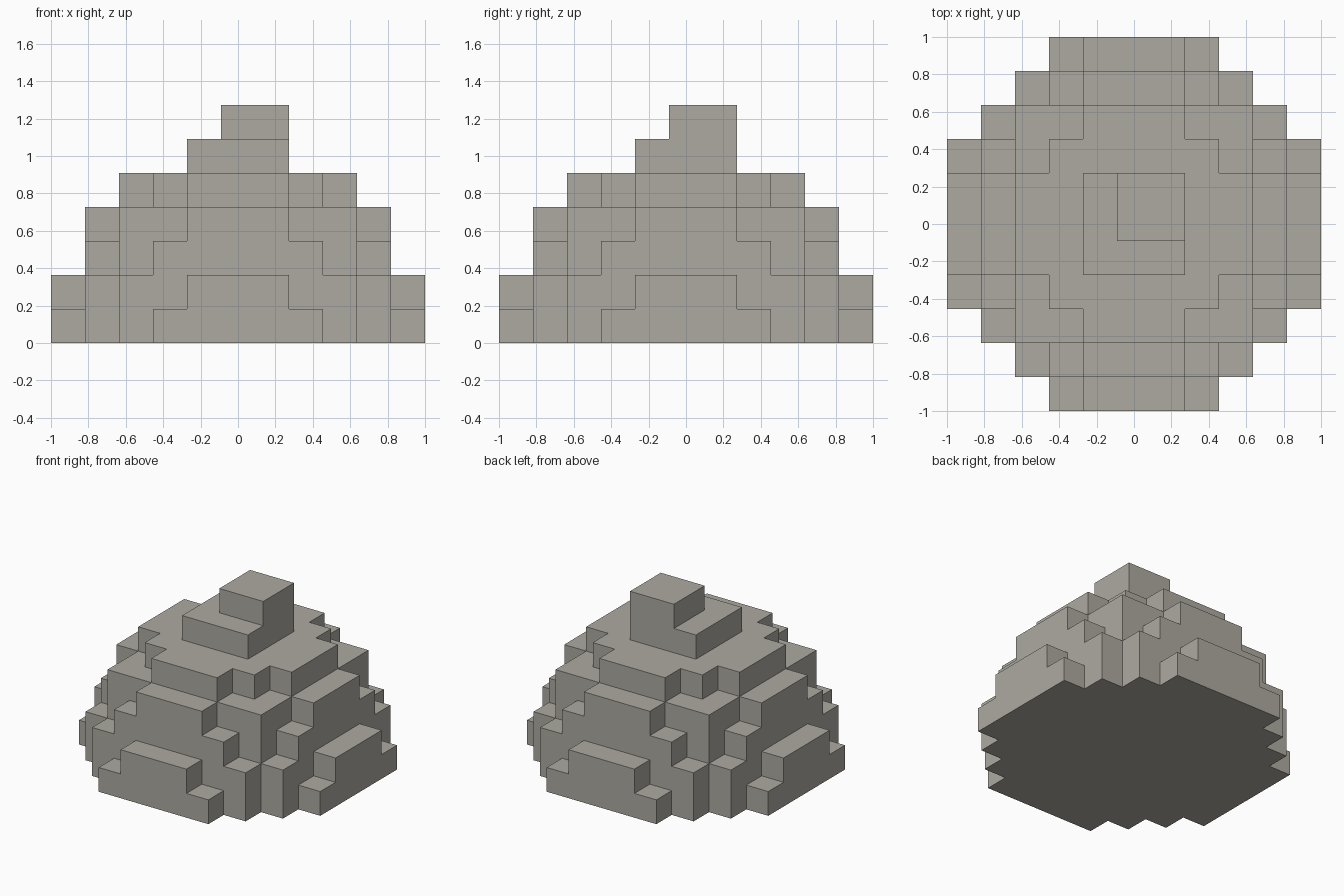
import bpy
import bmesh
import math
from mathutils import Vector

cube = bpy.data.objects.get("Cube")
if cube:
    bpy.data.objects.remove(cube, do_unlink=True)

U = 2 / 11  # edge of one block

stone = bpy.data.materials.new("warm grey stone")
stone.use_nodes = True
colour = (0.423, 0.402, 0.356, 1)
stone.diffuse_color = colour
stone.node_tree.nodes["Principled BSDF"].inputs["Base Color"].default_value = colour


def build_blocks(name, cells):
    """Skin a set of grid cells with outward faces, then merge flat areas."""
    bm = bmesh.new()
    for cell in cells:
        centre = Vector((cell[0], cell[1], cell[2] + 0.5))
        for axis in range(3):
            for sign in (-1, 1):
                beside = list(cell)
                beside[axis] += sign
                if tuple(beside) in cells:
                    continue
                n, a, b = Vector(), Vector(), Vector()
                n[axis] = sign / 2
                a[(axis + 1) % 3] = 0.5
                b[(axis + 2) % 3] = 0.5 * sign
                corners = (-a - b, a - b, a + b, b - a)
                bm.faces.new([bm.verts.new((centre + n + c) * U) for c in corners])
    bmesh.ops.remove_doubles(bm, verts=bm.verts[:], dist=0.001)
    bmesh.ops.dissolve_limit(bm, angle_limit=math.radians(1),
                             verts=bm.verts[:], edges=bm.edges[:])
    mesh = bpy.data.meshes.new(name)
    bm.to_mesh(mesh)
    bm.free()
    mesh.materials.append(stone)
    obj = bpy.data.objects.new(name, mesh)
    bpy.context.collection.objects.link(obj)
    return obj


# Dome: for each layer, the half width in blocks of the rows at |y| = 0, 1, 2...
layers = [
    (5, 5, 5, 4, 3, 2),
    (5, 5, 4, 4, 3, 1),
    (4, 4, 4, 3, 2),
    (4, 4, 3, 3, 1),
    (3, 3, 2, 1),
]
dome = {(x, side * y, z)
        for z, rows in enumerate(layers)
        for y, half in enumerate(rows)
        for side in (-1, 1)
        for x in range(-half, half + 1)}
build_blocks("dome", dome)

# Knob: a three by three slab with a two by two block on its back left corner
knob = {(x, y, 5) for x in (-1, 0, 1) for y in (-1, 0, 1)}
knob |= {(x, y, 6) for x in (0, 1) for y in (0, 1)}
build_blocks("top_knob", knob)
